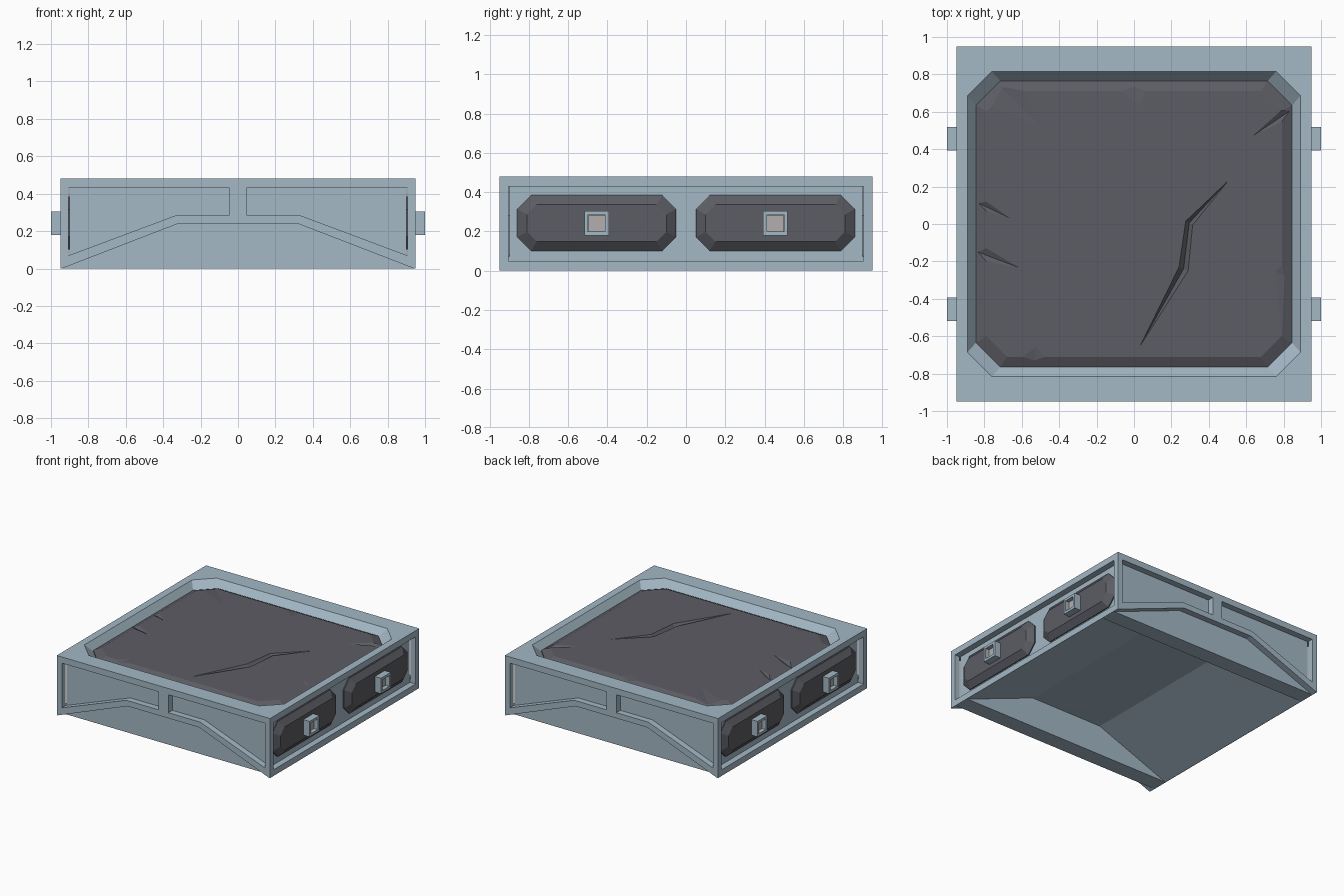
import bpy, bmesh
from mathutils import Vector

if "Cube" in bpy.data.objects:
    bpy.data.objects.remove(bpy.data.objects["Cube"])


def material(name, rgb):
    m = bpy.data.materials.new(name)
    m.diffuse_color = (*rgb, 1)
    m.use_nodes = True
    m.node_tree.nodes["Principled BSDF"].inputs["Base Color"].default_value = m.diffuse_color
    return m


METAL = material("blue_metal", (0.37, 0.48, 0.56))
STONE = material("dark_stone", (0.107, 0.109, 0.127))
PALE = material("pale_core", (0.45, 0.43, 0.42))


def loft(name, rings, mat=None):
    """Closed solid through a list of equal-length point rings."""
    bm = bmesh.new()
    vs = [[bm.verts.new(p) for p in r] for r in rings]
    n = len(rings[0])
    for a, b in zip(vs, vs[1:]):
        for i in range(n):
            j = (i + 1) % n
            bm.faces.new((a[i], a[j], b[j], b[i]))
    bm.faces.new(vs[0])
    bm.faces.new(vs[-1])
    bmesh.ops.remove_doubles(bm, verts=bm.verts, dist=1e-5)
    bmesh.ops.recalc_face_normals(bm, faces=bm.faces)
    me = bpy.data.meshes.new(name)
    bm.to_mesh(me)
    bm.free()
    ob = bpy.data.objects.new(name, me)
    bpy.context.collection.objects.link(ob)
    if mat:
        me.materials.append(mat)
    return ob


def prism_y(name, pts, y0, y1, mat=None):
    return loft(name, [[(x, y, z) for x, z in pts] for y in (y0, y1)], mat)


def box(name, lo, hi, mat=None):
    pts = [(lo[0], lo[2]), (hi[0], lo[2]), (hi[0], hi[2]), (lo[0], hi[2])]
    return prism_y(name, pts, lo[1], hi[1], mat)


def octagon(hx, hy, c):
    """Rectangle with clipped corners."""
    return [(hx, -hy + c), (hx, hy - c), (hx - c, hy), (-hx + c, hy),
            (-hx, hy - c), (-hx, -hy + c), (-hx + c, -hy), (hx - c, -hy)]


def cut(target, cutters):
    bpy.context.view_layer.objects.active = target
    for c in cutters:
        mod = target.modifiers.new("cut", 'BOOLEAN')
        mod.operation, mod.solver, mod.object = 'DIFFERENCE', 'EXACT', c
        bpy.ops.object.modifier_apply(modifier=mod.name)
        bpy.data.objects.remove(c)


# Metal frame: block with arched underside, recessed panels and a top basin
frame = box("frame", (-.95, -.95, 0), (.95, .95, .48), METAL)
arch = [(-1.071, -.05), (-.32, .24), (.32, .24), (1.071, -.05)]
panel = [(.905, .43), (.045, .43), (.045, .285), (.33, .285), (.905, .07)]
cutters = [prism_y("cut_vault", arch, -.77, .77)]
for s in (-1, 1):
    cutters.append(prism_y("cut_arch", arch, s * .90, s * 1.1))
    for m in (-1, 1):
        cutters.append(prism_y("cut_panel", [(m * x, z) for x, z in panel], s * .90, s * 1.1))
    x0, x1 = sorted((s * .90, s * 1.1))
    cutters.append(box("cut_side", (x0, -.905, .05), (x1, .905, .43)))


def plate(hx, hy, c, z):
    return [(x, y, z) for x, y in octagon(hx, hy, c)]


cutters.append(loft("cut_basin", [plate(.845, .765, .13, .42), plate(.89, .815, .13, .48),
                                  plate(.89, .815, .13, .55)]))
cut(frame, cutters)

# Cracked stone slab in the basin
TOP = .455
slab = loft("stone_slab", [plate(.845, .765, .13, .42), plate(.845, .765, .13, .428),
                           plate(.79, .71, .11, TOP)], STONE)


def crack(stations, depth=.028):
    """V-shaped groove cutter along (x, y, half width) stations."""
    rings = []
    wmax = max(w for _, _, w in stations)
    for i, (x, y, w) in enumerate(stations):
        a, b = stations[max(i - 1, 0)], stations[min(i + 1, len(stations) - 1)]
        side = Vector((a[1] - b[1], b[0] - a[0], 0)).normalized() * w
        p = Vector((x, y, TOP + .004))
        rings.append([p + side, p - side, p - Vector((0, 0, (depth + .004) * w / wmax))])
    return loft("cut_crack", rings)


cut(slab, [
    crack([(0, -.71, 0), (.265, -.24, .03), (.295, .005, .025), (.54, .27, 0)]),
    crack([(-.90, .145, .05), (-.63, .015, 0)]),
    crack([(-.90, -.125, .06), (-.57, -.25, 0)]),
    crack([(.90, .65, .05), (.59, .44, 0)]),
    # shallow chips along the rim
    crack([(-.54, -.82, .22), (-.52, -.63, 0)], .022),
    crack([(-.02, .82, .18), (.04, .60, 0)], .022),
    crack([(-.80, .82, .22), (-.44, .46, 0)], .018),
    crack([(.88, -.30, .35), (.73, -.25, 0)], .02),
])

# Side pads with hollow pegs, two on each side
for s, side in ((-1, "left"), (1, "right")):
    for c, end in ((-.455, "front"), (.455, "back")):
        def ring(x, hy, hz, ch):
            return [(s * x, c + y, .2425 + z) for y, z in octagon(hy, hz, ch)]

        def square(x, h):
            return [(s * x, c + y, .2425 + z) for y, z in ((-h, -h), (h, -h), (h, h), (-h, h))]

        loft(f"{side}_{end}_pad", [ring(.90, .405, .142, .07), ring(.908, .405, .142, .07),
                                   ring(.945, .355, .094, .05)], STONE)
        peg = loft(f"{side}_{end}_peg", [square(.92, .0625), square(1.0, .0625)], METAL)
        cut(peg, [loft("cut_peg", [square(.96, .043), square(1.05, .043)])])
        loft(f"{side}_{end}_peg_core", [square(.95, .042), square(.968, .042)], PALE)
